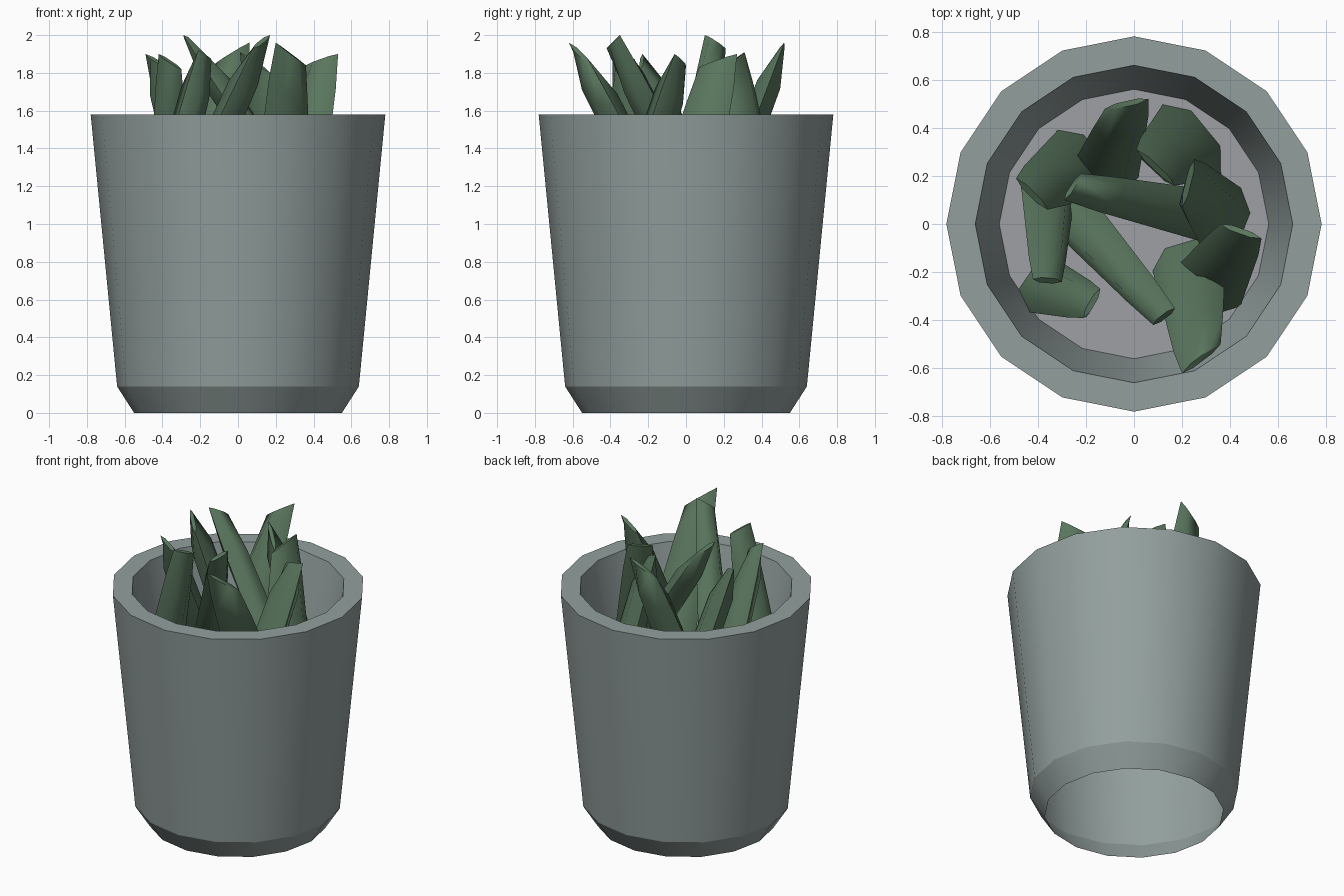
import bpy, bmesh, math
from mathutils import Vector

if "Cube" in bpy.data.objects:
    bpy.data.objects.remove(bpy.data.objects["Cube"])


def material(name, rgb):
    m = bpy.data.materials.new(name)
    m.diffuse_color = (*rgb, 1)
    m.use_nodes = True
    m.node_tree.nodes["Principled BSDF"].inputs["Base Color"].default_value = m.diffuse_color
    return m


def finish(name, bm, mat, angle=25):
    me = bpy.data.meshes.new(name)
    bm.to_mesh(me)
    bm.free()
    ob = bpy.data.objects.new(name, me)
    bpy.context.collection.objects.link(ob)
    me.materials.append(mat)
    bpy.ops.object.select_all(action='DESELECT')
    ob.select_set(True)
    bpy.context.view_layer.objects.active = ob
    bpy.ops.object.shade_smooth_by_angle(angle=math.radians(angle))
    return ob


def loft(bm, rings):
    """Skin closed rings of points, leaving both ends open."""
    loops = [[bm.verts.new(p) for p in ring] for ring in rings]
    n = len(loops[0])
    for a, b in zip(loops, loops[1:]):
        for i in range(n):
            j = (i + 1) % n
            bm.faces.new((a[i], a[j], b[j], b[i]))
    return loops


def circle(r, z, n=16):
    return [(r * math.cos(math.tau * i / n), r * math.sin(math.tau * i / n), z)
            for i in range(n)]


pot_grey = material("pot_grey", (0.29, 0.35, 0.34))
soil_grey = material("soil_grey", (0.34, 0.35, 0.37))
leaf_green = material("leaf_green", (0.10, 0.18, 0.11))
SOIL_Z = 1.1

# Pot: open-bottomed chamfered foot, flared wall, flat rim and inner wall
bm = bmesh.new()
profile = [(0.55, 0), (0.64, 0.14), (0.78, 1.58), (0.66, 1.58), (0.56, SOIL_Z)]
loft(bm, [circle(r, z) for r, z in profile])
finish("pot", bm, pot_grey)

# Soil disc closing the inside of the pot
bm = bmesh.new()
bm.faces.new([bm.verts.new(p) for p in circle(0.56, SOIL_Z)])
finish("soil", bm, soil_grey)

# Leaves: tip point, lower shoulder point, base centre on the soil
leaves = [
    ((0.20, -0.62, 1.96), (0.36, -0.50, 1.84), (0.23, -0.15)),
    ((0.06, 0.52, 1.96), (-0.12, 0.48, 1.85), (-0.13, 0.20)),
    ((0.53, -0.06, 1.90), (0.36, 0.00, 1.84), (0.30, -0.27)),
    ((0.17, -0.35, 2.00), (0.08, -0.42, 1.93), (-0.26, 0.05)),
    ((-0.29, 0.10, 2.00), (-0.22, 0.21, 1.93), (0.32, 0.03)),
    ((-0.49, 0.19, 1.90), (-0.36, 0.06, 1.82), (-0.22, 0.26)),
    ((0.01, 0.31, 1.91), (0.17, 0.16, 1.80), (0.24, 0.35)),
    ((-0.21, -0.39, 1.92), (-0.14, -0.27, 1.87), (-0.38, -0.26)),
    ((-0.42, -0.23, 1.90), (-0.30, -0.24, 1.82), (-0.36, 0.12)),
    ((0.25, 0.27, 1.90), (0.20, 0.07, 1.83), (0.38, -0.01)),
]
# Flattened six-sided cross-section, in (width, thickness)
section = [(-1, 0), (-0.5, -1), (0.5, -1), (1, 0), (0.5, 1), (-0.5, 1)]


def leaf(name, tip, shoulder, base):
    tip, shoulder = Vector(tip), Vector(shoulder)
    base = Vector((*base, SOIL_Z))
    top = (tip + shoulder) / 2
    axis = (top - base).normalized()
    half = (shoulder - tip) / 2
    side = half - axis * half.dot(axis)
    tip_w = side.length
    base_w = min(max(tip_w * 1.8, 0.11), 0.19)
    thick = axis.cross(side).normalized()
    flat = Vector((side.x, side.y, 0)).normalized()
    depth = Vector((thick.x, thick.y, 0)).normalized()
    low = [base + flat * u * base_w + depth * v * 0.075 for u, v in section]
    mid_w = (base_w * 0.35 + tip_w * 0.65) / tip_w
    mid = [base.lerp(top, 0.75) + half * u * mid_w + thick * v * 0.065
           for u, v in section]
    end = [top + half * u + thick * v * 0.012 for u, v in section]
    bm = bmesh.new()
    loops = loft(bm, [low, mid, end])
    for loop in (loops[0], loops[-1]):
        bm.faces.new(loop)
    bmesh.ops.recalc_face_normals(bm, faces=bm.faces)
    finish(name, bm, leaf_green, 62)


for k, spec in enumerate(leaves, 1):
    leaf(f"leaf_{k}", *spec)
